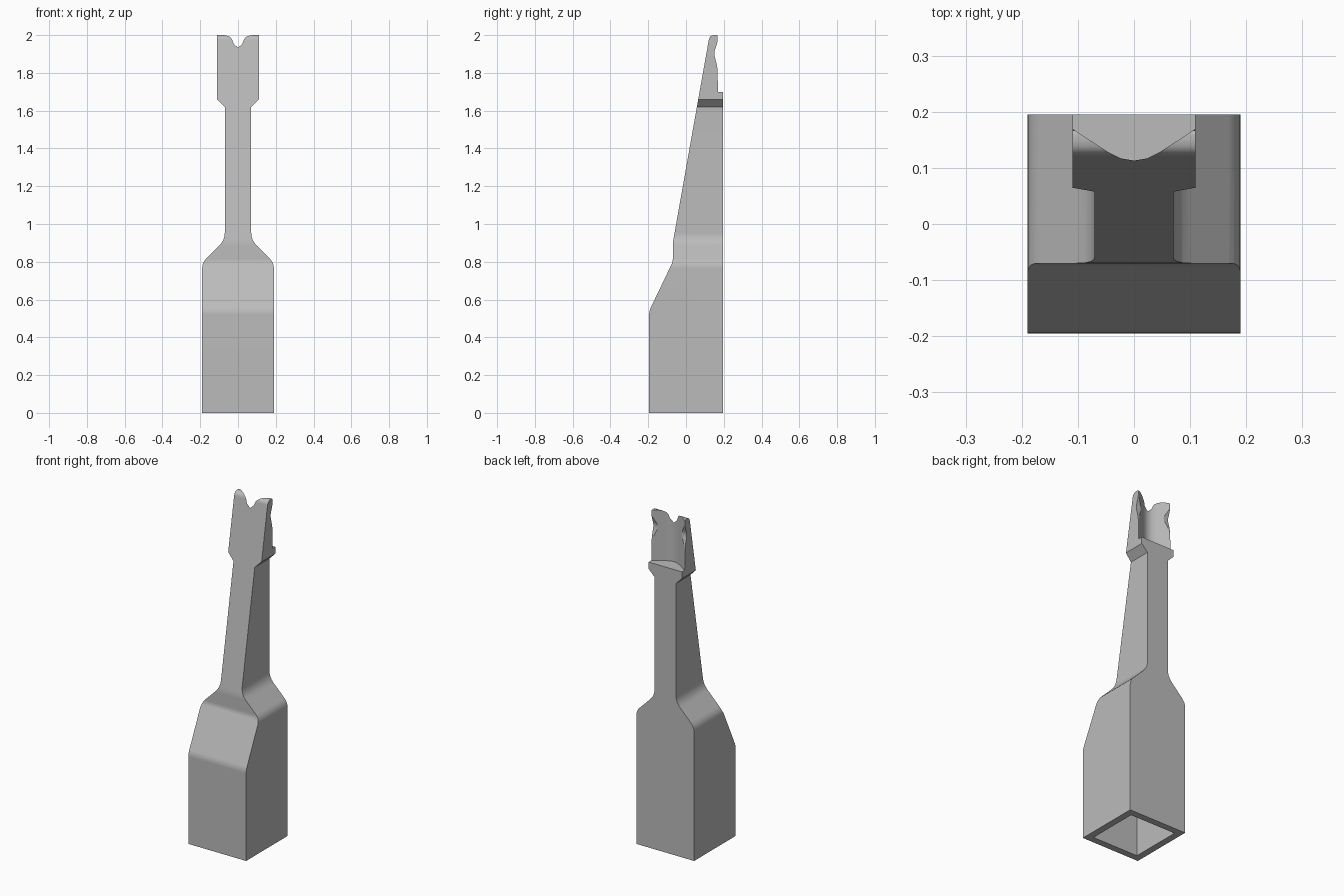
import bpy
import bmesh
from math import radians
from mathutils import Vector

cube = bpy.data.objects.get("Cube")
if cube:
    bpy.data.objects.remove(cube, do_unlink=True)

grey = bpy.data.materials.new("plain grey")
grey.use_nodes = True
colour = (0.5, 0.5, 0.5, 1)
grey.diffuse_color = colour
grey.node_tree.nodes["Principled BSDF"].inputs["Base Color"].default_value = colour


def rounded(points):
    """Profile entries are (u, v, setback); a setback rounds that corner."""
    out = []
    for i, (u, v, r) in enumerate(points):
        c = Vector((u, v))
        if not r:
            out.append(c)
            continue
        a = Vector(points[i - 1][:2])
        b = Vector(points[(i + 1) % len(points)][:2])
        a = c + (a - c).normalized() * r
        b = c + (b - c).normalized() * r
        for k in range(5):
            t = k / 4
            out.append(a * (1 - t) ** 2 + c * 2 * t * (1 - t) + b * t * t)
    return out


def prism(name, points, low, high, place):
    """Extrude a closed profile between two planes."""
    bm = bmesh.new()
    verts = [bm.verts.new(place(u, v, low)) for u, v in rounded(points)]
    face = bm.faces.new(verts)
    new = bmesh.ops.extrude_face_region(bm, geom=[face])["geom"]
    shift = Vector(place(0, 0, high)) - Vector(place(0, 0, low))
    bmesh.ops.translate(bm, vec=shift,
                        verts=[g for g in new if isinstance(g, bmesh.types.BMVert)])
    bmesh.ops.recalc_face_normals(bm, faces=bm.faces)
    mesh = bpy.data.meshes.new(name)
    bm.to_mesh(mesh)
    bm.free()
    mesh.materials.append(grey)
    obj = bpy.data.objects.new(name, mesh)
    bpy.context.collection.objects.link(obj)
    return obj


def combine(target, tool, operation):
    bpy.context.view_layer.objects.active = target
    mod = target.modifiers.new(operation, "BOOLEAN")
    mod.operation, mod.solver, mod.object = operation, "EXACT", tool
    bpy.ops.object.modifier_apply(modifier=mod.name)
    bpy.data.objects.remove(tool, do_unlink=True)


# Front outline: square base, sloped shoulders, slim shaft, wider head
half = [(0.19, 0, 0), (0.19, 0.795, 0.03), (0.07, 0.915, 0.04),
        (0.07, 1.62, 0), (0.11, 1.66, 0), (0.11, 2.1, 0)]
outline = half + [(-x, z, r) for x, z, r in reversed(half)]
body = prism("forked_post", outline, -0.4, 0.4, lambda u, v, w: (u, w, v))

# Side outline: sloped front, ledge behind the head, dipped prong backs
side = [(-0.195, -0.1, 0), (-0.195, 0.54, 0.02), (-0.07, 0.80, 0.015),
        (-0.07, 0.90, 0.02), (0.125, 2.0, 0.025), (0.167, 2.0, 0.008),
        (0.167, 1.96, 0.018), (0.147, 1.905, 0.02), (0.167, 1.83, 0.03),
        (0.169, 1.70, 0), (0.195, 1.70, 0), (0.195, -0.1, 0)]
combine(body, prism("side_shape", side, -0.4, 0.4, lambda u, v, w: (w, u, v)),
        "INTERSECT")

# Upright groove through the head, leaving two prongs
groove = [(-0.15, 0.196, 0), (0, 0.098, 0.055), (0.15, 0.196, 0), (0, 0.4, 0)]
combine(body, prism("head_groove", groove, 1.70, 2.2, lambda u, v, w: (u, v, w)),
        "DIFFERENCE")

# Square socket in the underside
socket = [(-0.15, -0.155, 0), (0.15, -0.155, 0), (0.15, 0.155, 0), (-0.15, 0.155, 0)]
combine(body, prism("base_socket", socket, -0.2, 0.5, lambda u, v, w: (u, v, w)),
        "DIFFERENCE")

# Smooth rounded bends, keep hard corners and flat panels
body.select_set(True)
bpy.context.view_layer.objects.active = body
bpy.ops.object.shade_smooth_by_angle(angle=radians(30))
weighted = body.modifiers.new("flat panels", "WEIGHTED_NORMAL")
weighted.keep_sharp = True
